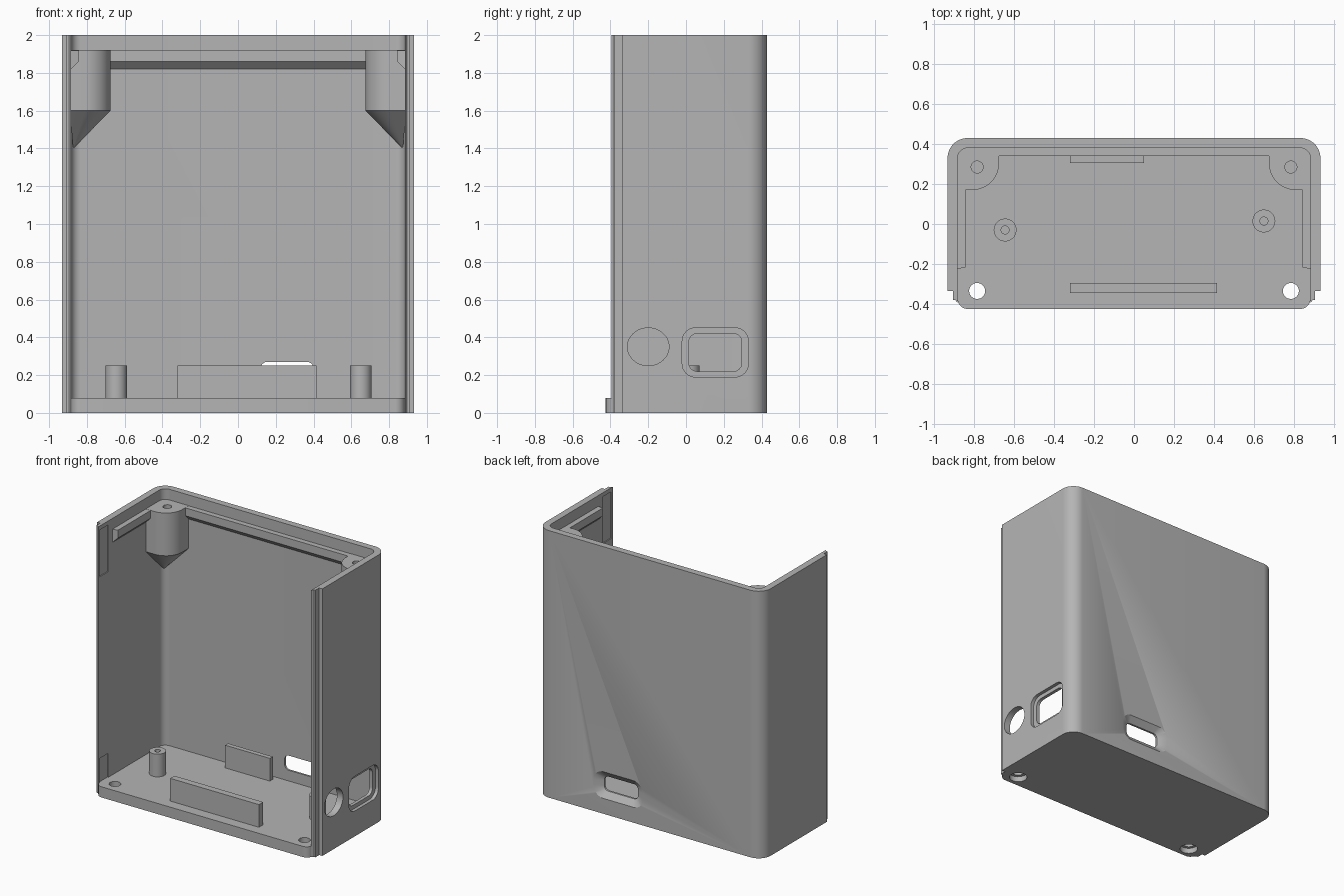
import bpy, bmesh
from math import sin, cos, pi, radians

if "Cube" in bpy.data.objects:
    bpy.data.objects.remove(bpy.data.objects["Cube"])

grey = bpy.data.materials.new("plain grey")
grey.use_nodes = True
COLOUR = (0.46, 0.46, 0.46, 1)
grey.diffuse_color = COLOUR
grey.node_tree.nodes["Principled BSDF"].inputs["Base Color"].default_value = COLOUR


def loft(name, rings):
    """Closed solid skinned through rings of equal point count."""
    bm = bmesh.new()
    loops = [[bm.verts.new(p) for p in ring] for ring in rings]
    n = len(loops[0])
    for a, b in zip(loops, loops[1:]):
        for i in range(n):
            j = (i + 1) % n
            bm.faces.new((a[i], a[j], b[j], b[i]))
    bm.faces.new(loops[0])
    bm.faces.new(loops[-1])
    bmesh.ops.recalc_face_normals(bm, faces=bm.faces[:])
    mesh = bpy.data.meshes.new(name)
    bm.to_mesh(mesh)
    bm.free()
    mesh.materials.append(grey)
    ob = bpy.data.objects.new(name, mesh)
    bpy.context.collection.objects.link(ob)
    return ob


def arc(cx, cy, rx, start, end, n=10, ry=None):
    ry = ry or rx
    angles = [radians(start + (end - start) * i / n) for i in range(n + 1)]
    return [(cx + rx * cos(a), cy + ry * sin(a)) for a in angles]


def rounded(x0, x1, y0, y1, r):
    return (arc(x1 - r, y1 - r, r, 0, 90) + arc(x0 + r, y1 - r, r, 90, 180)
            + arc(x0 + r, y0 + r, r, 180, 270) + arc(x1 - r, y0 + r, r, 270, 360))


def circle(cx, cy, rx, ry=None):
    return arc(cx, cy, rx, 0, 360, 40, ry)[:-1]


def at_z(outline, z):
    return [(x, y, z) for x, y in outline]


def at_x(outline, x):
    return [(x, y, z) for y, z in outline]


def at_y(outline, y):
    return [(x, y, z) for x, z in outline]


def prism(name, outline, lo, hi, plane=at_z):
    return loft(name, [plane(outline, lo), plane(outline, hi)])


def box(name, x0, x1, y0, y1, z0, z1):
    return prism(name, [(x0, y0), (x1, y0), (x1, y1), (x0, y1)], z0, z1)


def cut(ob, cutters):
    for c in cutters:
        c.hide_render = True
        mod = ob.modifiers.new("cut", 'BOOLEAN')
        mod.operation, mod.solver, mod.object = 'DIFFERENCE', 'EXACT', c
        bpy.context.view_layer.objects.active = ob
        bpy.ops.object.modifier_apply(modifier=mod.name)
        bpy.data.objects.remove(c)


parts = []
W, BACK, T = 0.933, 0.43, 0.05          # half width, back face, wall
IN, IB = W - T, BACK - T                # inner faces

# Three-sided shell with a stepped tongue along each front edge
half = [(IN, -0.395), (0.895, -0.38), (0.907, -0.38), (0.907, -0.335), (W, -0.335)]
half += arc(W - 0.1, BACK - 0.1, 0.1, 0, 90, 14)
inner = arc(IN - 0.05, IB - 0.05, 0.05, 90, 0)
outline = half + [(-x, y) for x, y in reversed(half)]
outline += [(-x, y) for x, y in reversed(inner)] + inner
shell = prism("shell", outline, 0, 2)
parts.append(shell)

# Side openings, rear slot and snap recesses
side_hole = prism("side_hole_cutter", circle(-0.2, 0.35, 0.11, 0.1), 0.8, 1, at_x)
port_rim = prism("port_rim_cutter", rounded(-0.02, 0.33, 0.19, 0.45, 0.07), 0.908, 1, at_x)
port = prism("port_cutter", rounded(0.015, 0.295, 0.22, 0.42, 0.045), 0.8, 0.95, at_x)
slot = rounded(0.12, 0.4, 0.16, 0.27, 0.035)
flare = rounded(0.055, 0.465, 0.115, 0.315, 0.08)
rear_slot = loft("rear_slot_cutter", [at_y(slot, 0.3), at_y(slot, 0.395),
                                      at_y(flare, 0.4301), at_y(flare, 0.5)])
cutters = [side_hole, port_rim, port, rear_slot]
for s in (-1, 1):
    x0, x1 = sorted((s * 0.8, s * 0.89))
    for z0, z1 in ((0.08, 0.26), (1.62, 1.97)):
        cutters.append(box("snap_cutter", x0, x1, -0.375, -0.275, z0, z1))
cut(shell, cutters)

# Floor with counterbored screw holes
floor = prism("floor", rounded(-IN, IN, -0.425, IB, 0.05), 0, 0.08)
parts.append(floor)
cutters = []
for s in (-1, 1):
    cutters.append(prism("screw_cutter", circle(s * 0.785, -0.335, 0.04), -0.1, 0.2))
    cutters.append(prism("counterbore_cutter", circle(s * 0.785, -0.335, 0.062), -0.1, 0.04))
cut(floor, cutters)

# Lid ledge with a chamfered underside, swept round three walls
section = [(-0.006, 1.814), (0.04, 1.86), (0.04, 1.919), (-0.006, 1.919)]
rings = []
for s, back in ((1, False), (1, True), (-1, True), (-1, False)):
    rings.append([(s * (IN - d), IB - d if back else -0.225 + d / 5, z) for d, z in section])
parts.append(loft("lid_ledge", rings))

# Corner screw bosses tapering into the corners
for s, side in ((1, "left"), (-1, "right")):
    prof = [(0.89, 0.17), (0.89, 0.387), (0.675, 0.387)] + arc(0.81, 0.305, 0.135, 180, 270, 16)
    prof = [(s * x, y) for x, y in prof]
    ax, ay = s * 0.873, 0.37
    tip = [(ax + (x - ax) * 0.01, ay + (y - ay) * 0.01) for x, y in prof]
    boss = loft(side + "_lid_boss", [at_z(tip, 1.4), at_z(prof, 1.6), at_z(prof, 1.92)])
    cut(boss, [prism("boss_hole_cutter", circle(s * 0.785, 0.285, 0.03), 1.68, 2)])
    parts.append(boss)

# Board posts
for name, x, y in (("right_post", -0.645, -0.03), ("left_post", 0.65, 0.015)):
    post = prism(name, circle(x, y, 0.057), 0.07, 0.25)
    cut(post, [prism("post_hole_cutter", circle(x, y, 0.02), 0.1, 0.3)])
    parts.append(post)

# Retaining ribs on the floor
parts.append(box("front_rib", -0.32, 0.415, -0.345, -0.295, 0.07, 0.25))
parts.append(box("rear_rib", -0.32, 0.05, 0.305, 0.34, 0.07, 0.25))

# Smooth the curves, keep the edges crisp
bpy.ops.object.select_all(action='DESELECT')
for ob in parts:
    ob.select_set(True)
bpy.context.view_layer.objects.active = shell
bpy.ops.object.shade_smooth_by_angle(angle=radians(30))
